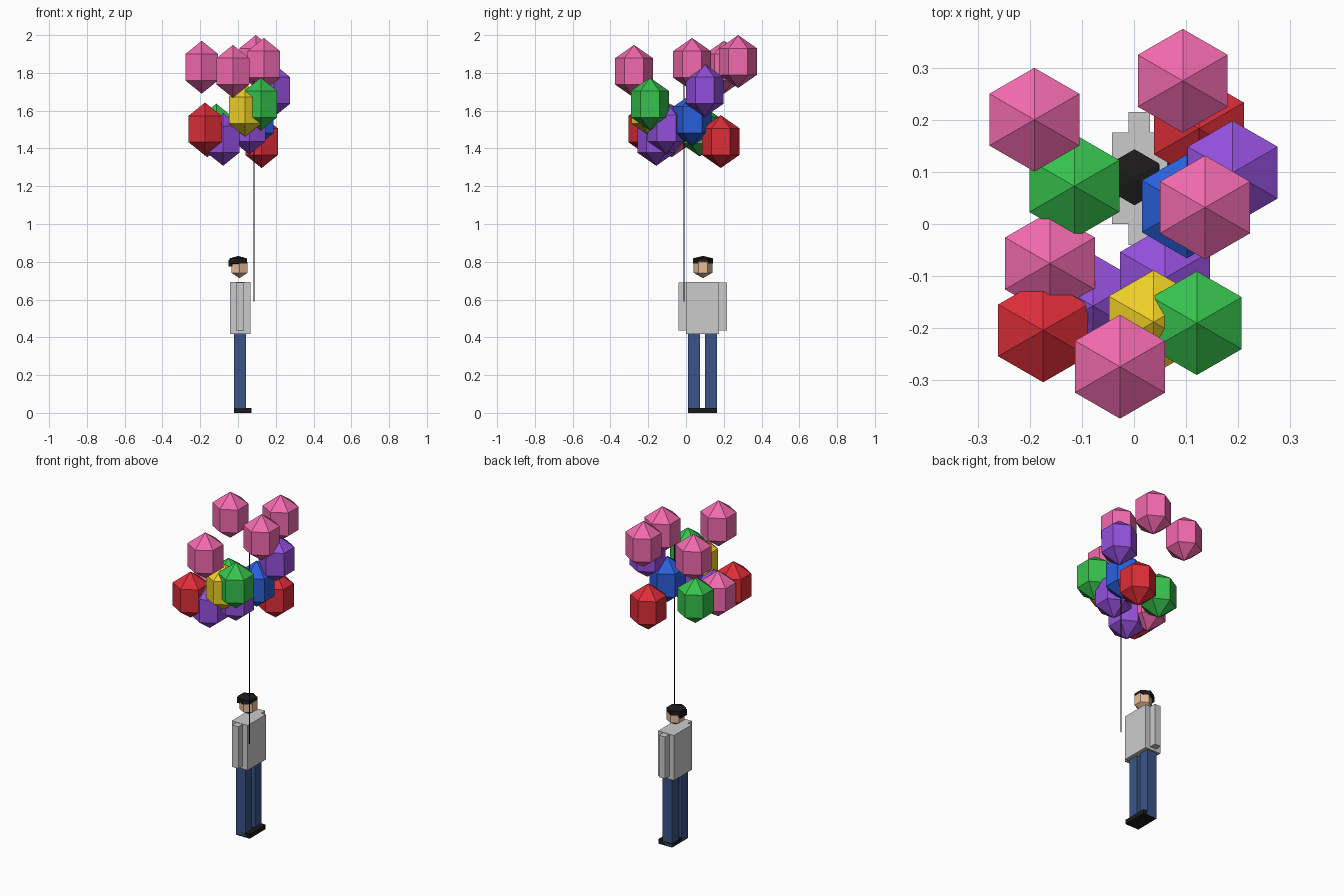
import bpy, bmesh
from mathutils import Matrix, Vector

if "Cube" in bpy.data.objects:
    bpy.data.objects.remove(bpy.data.objects["Cube"])


def material(name, hex_code):
    # sRGB hex to linear colour
    rgb = [int(hex_code[i:i + 2], 16) / 255 for i in (0, 2, 4)]
    lin = [c / 12.92 if c <= 0.04045 else ((c + 0.055) / 1.055) ** 2.4 for c in rgb]
    m = bpy.data.materials.new(name)
    m.diffuse_color = (*lin, 1)
    m.use_nodes = True
    m.node_tree.nodes["Principled BSDF"].inputs["Base Color"].default_value = m.diffuse_color
    return m


def finish(name, bm, mat):
    me = bpy.data.meshes.new(name)
    bm.to_mesh(me)
    bm.free()
    ob = bpy.data.objects.new(name, me)
    bpy.context.collection.objects.link(ob)
    if mat:
        me.materials.append(mat)
    return ob


def box(name, lo, hi, mat=None):
    bm = bmesh.new()
    lo, hi = Vector(lo), Vector(hi)
    bmesh.ops.create_cube(bm, size=1, matrix=Matrix.Translation((lo + hi) / 2)
                          @ Matrix.Diagonal((*(hi - lo), 1)))
    return finish(name, bm, mat)


def ball(name, centre, hex_radius, half_height, mat):
    # six-sided, three-row sphere; hex_radius is its widest ring
    r = hex_radius / 0.866
    bm = bmesh.new()
    bmesh.ops.create_uvsphere(bm, u_segments=6, v_segments=3, radius=1,
                              matrix=Matrix.Translation(centre)
                              @ Matrix.Diagonal((r, r, half_height, 1)))
    return finish(name, bm, mat)


colours = {"pink": "F26AAE", "red": "DE2D38", "green": "36C24C", "blue": "2A5FDC",
           "purple": "9450DC", "yellow": "EFD026"}
mats = {k: material(k, v) for k, v in colours.items()}
denim = material("denim", "3A5488")
black = material("black", "1C1A1A")
skin = material("skin", "E8BE9A")

# Figure, facing +x, centred on y = 0.088
CY = 0.088
for side, s in (("right", -1), ("left", 1)):
    y0, y1 = sorted((CY + s * 0.013, CY + s * 0.077))
    box(side + "_leg", (-0.022, y0, 0.004), (0.043, y1, 0.42), denim)
    y0, y1 = sorted((CY + s * 0.088, CY + s * 0.128))
    box(side + "_arm", (-0.011, y0, 0.435), (0.031, y1, 0.69))
box("shoes", (-0.022, CY - 0.077, 0), (0.071, CY + 0.077, 0.027), black)
box("torso", (-0.042, CY - 0.088, 0.418), (0.065, CY + 0.088, 0.692))

# Head and hair
ball("head", (0.008, 0.09, 0.77), 0.049, 0.057, skin)
ball("hair_cap", (0.001, 0.09, 0.804), 0.054, 0.027, black)
box("hair_back", (-0.05, 0.062, 0.776), (0.0, 0.118, 0.81), black)

# String
box("string", (0.083, -0.012, 0.59), (0.087, -0.008, 1.8), black)

# Balloon bunch
balloons = [
    ("pink", (-0.192, 0.201, 1.83)), ("pink", (0.094, 0.276, 1.86)),
    ("pink", (0.137, 0.032, 1.845)), ("pink", (-0.027, -0.275, 1.808)),
    ("pink", (-0.162, -0.076, 1.493)), ("red", (-0.175, -0.205, 1.503)),
    ("red", (0.125, 0.184, 1.436)), ("green", (-0.115, 0.073, 1.497)),
    ("green", (0.121, -0.191, 1.635)), ("blue", (0.102, 0.034, 1.552)),
    ("purple", (0.19, 0.099, 1.707)), ("purple", (0.06, -0.104, 1.508)),
    ("purple", (-0.079, -0.158, 1.448)), ("yellow", (0.038, -0.189, 1.602)),
]
for i, (c, pos) in enumerate(balloons):
    ball(f"{c}_balloon_{i + 1}", pos, 0.1, 0.14, mats[c])
